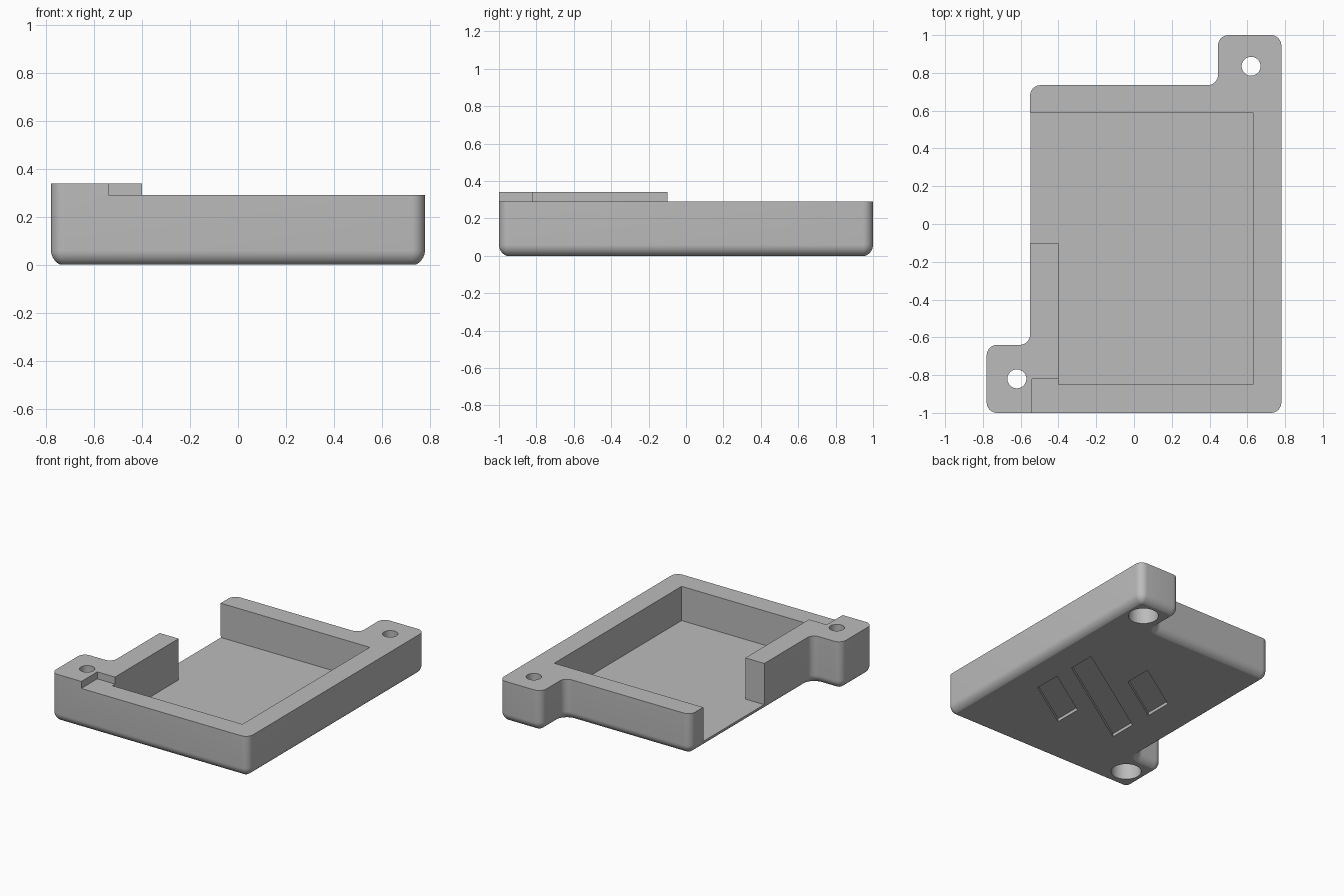
import bpy, bmesh, math
from mathutils import Vector

if "Cube" in bpy.data.objects:
    bpy.data.objects.remove(bpy.data.objects["Cube"], do_unlink=True)

FLOOR, RIM, TOP = 0.045, 0.29, 0.34
HOLES = [(0.62, 0.835), (-0.62, -0.82)]

grey = bpy.data.materials.new("light grey")
grey.use_nodes = True
colour = (0.5, 0.5, 0.5, 1)
grey.diffuse_color = colour
grey.node_tree.nodes["Principled BSDF"].inputs["Base Color"].default_value = colour


def rounded(points, radius, inset, steps=8):
    """Counter-clockwise outline moved inward by inset, with rounded corners."""
    out = []
    for i, p in enumerate(points):
        p = Vector(p)
        a = (p - Vector(points[i - 1])).normalized()
        b = (Vector(points[(i + 1) % len(points)]) - p).normalized()
        turn = 1 if a.x * b.y - a.y * b.x > 0 else -1
        # the arc centre stays put while the radius changes
        centre = p + (b - a) * radius
        r = radius - inset * turn
        for k in range(steps + 1):
            t = math.pi / 2 * k / steps
            out.append(centre + (a * math.sin(t) - b * math.cos(t)) * r)
    return out


def loft(name, rings):
    """Closed solid through a stack of counter-clockwise (outline, height) rings."""
    bm = bmesh.new()
    layers = [[bm.verts.new((p[0], p[1], z)) for p in pts] for pts, z in rings]
    n = len(layers[0])
    for low, high in zip(layers, layers[1:]):
        for i in range(n):
            j = (i + 1) % n
            bm.faces.new((low[i], low[j], high[j], high[i]))
    bm.faces.new(layers[0][::-1])
    bm.faces.new(layers[-1])
    mesh = bpy.data.meshes.new(name)
    bm.to_mesh(mesh)
    bm.free()
    obj = bpy.data.objects.new(name, mesh)
    bpy.context.collection.objects.link(obj)
    mesh.materials.append(grey)
    return obj


def cut(target, points, z0, z1):
    """Subtract a vertical prism and discard the cutter."""
    cutter = loft("cutter", [(points, z0), (points, z1)])
    cutter.hide_render = True
    mod = target.modifiers.new("cut", "BOOLEAN")
    mod.operation, mod.solver, mod.object = "DIFFERENCE", "EXACT", cutter
    bpy.context.view_layer.update()
    bpy.context.view_layer.objects.active = target
    bpy.ops.object.modifier_apply(modifier=mod.name)
    bpy.data.objects.remove(cutter, do_unlink=True)


def circle(x, y, r, n=48):
    return [(x + r * math.cos(math.tau * i / n), y + r * math.sin(math.tau * i / n))
            for i in range(n)]


# Tray body: rounded outline with two mounting tabs and a curved lower edge
outline = [(-0.78, -1), (0.78, -1), (0.78, 1), (0.445, 1), (0.445, 0.735),
           (-0.55, 0.735), (-0.55, -0.64), (-0.78, -0.64)]
corner, fillet, sweep = 0.055, 0.065, math.radians(67)
rings = []
for k in range(9):
    t = sweep * (1 - k / 8)
    rings.append((rounded(outline, corner, fillet * (1 - math.cos(t))),
                  fillet * (math.sin(sweep) - math.sin(t))))
rings.append((rounded(outline, corner, 0), TOP))
body = loft("tray_body", rings)

# Lower rim everywhere except the raised tab and side wall
cut(body, [(-0.54, -1.2), (1, -1.2), (1, 1.2), (-1, 1.2), (-1, -0.1),
           (-0.4, -0.1), (-0.4, -0.82), (-0.54, -0.82)], RIM, 1)

# Pocket, open on one side
cut(body, [(-0.4, -0.85), (0.63, -0.85), (0.63, 0.59), (-1, 0.59),
           (-1, -0.1), (-0.4, -0.1)], FLOOR, 1)

# Screw holes with wide recesses underneath
for x, y in HOLES:
    cut(body, circle(x, y, 0.05), -1, 1)
    cut(body, circle(x, y, 0.1), -1, 0.2)

# Slanted shallow slots in the underside: start x, end x, start y
for x0, x1, y0 in [(0.54, -0.255, 0), (0.545, 0.152, -0.345), (0.135, -0.255, 0.1)]:
    y1 = y0 + (x1 - x0) * 0.655
    cut(body, [(x0, y0), (x0, y0 + 0.2), (x1, y1 + 0.2), (x1, y1)], -1, 0.022)

# Smooth curved walls, sharp edges elsewhere
bpy.ops.object.select_all(action="DESELECT")
body.select_set(True)
bpy.context.view_layer.objects.active = body
bpy.ops.object.shade_smooth_by_angle(angle=math.radians(20))
